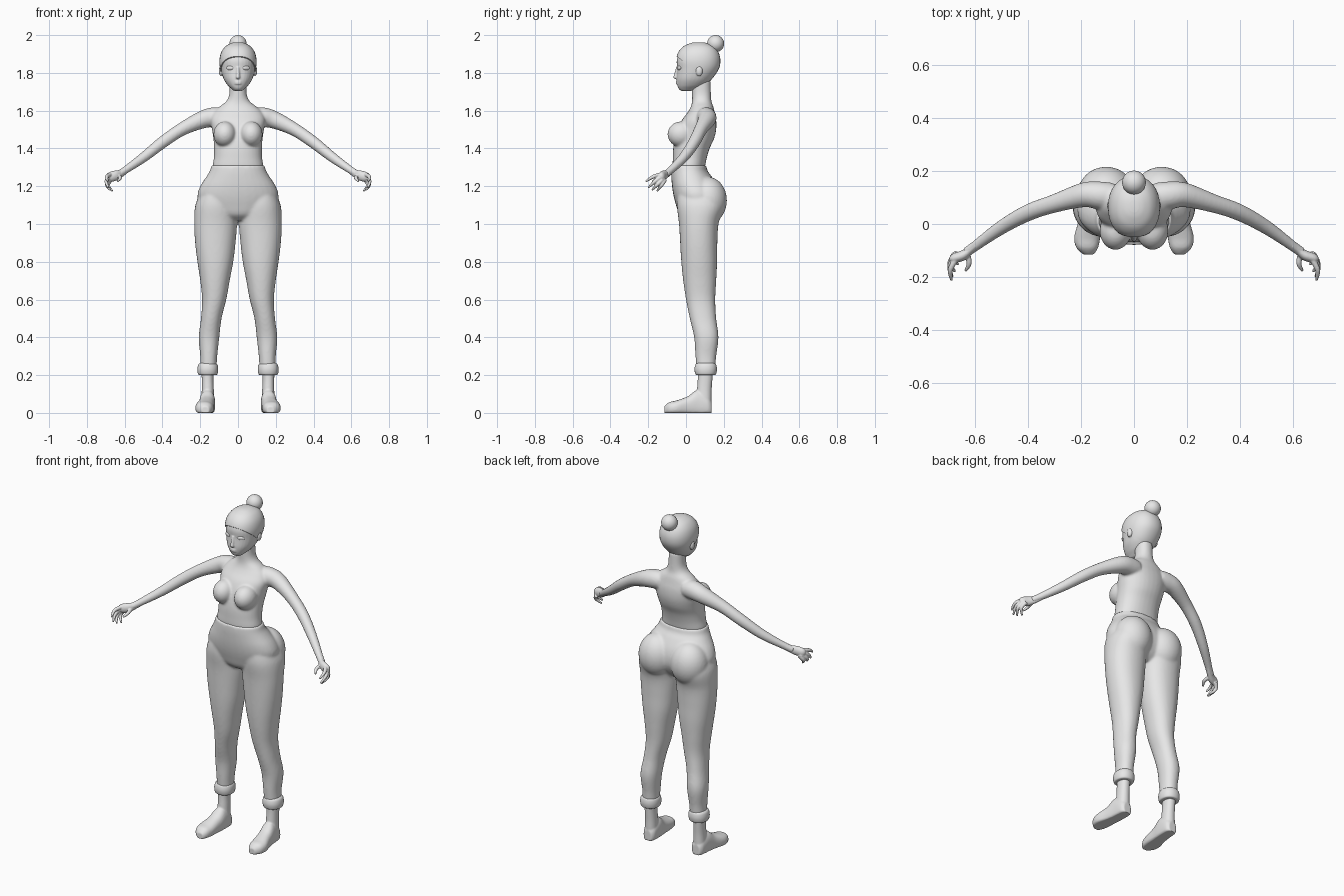
import bpy, bmesh, math
from mathutils import Vector, Matrix

if "Cube" in bpy.data.objects:
    bpy.data.objects.remove(bpy.data.objects["Cube"], do_unlink=True)

clay = bpy.data.materials.new("plain_grey")
clay.use_nodes = True
clay.diffuse_color = (0.8, 0.8, 0.8, 1)
for node in clay.node_tree.nodes:
    if node.type == 'BSDF_PRINCIPLED':
        node.inputs["Base Color"].default_value = (0.8, 0.8, 0.8, 1)
        node.inputs["Roughness"].default_value = 0.7


def catmull(rows, steps):
    """Smoothly interpolate rows of numbers."""
    out = []
    for i in range(len(rows) - 1):
        a, b, c, d = (rows[max(0, min(len(rows) - 1, i + k))] for k in (-1, 0, 1, 2))
        for s in range(steps):
            t = s / steps
            out.append([q + 0.5 * t * (r - p + t * (2 * p - 5 * q + 4 * r - w + t * (3 * (q - r) + w - p)))
                        for p, q, r, w in zip(a, b, c, d)])
    return out + [list(rows[-1])]


def skin(bm, rings, segs=32, power=0.92, floor=None):
    """Join (centre, u, v) ellipses into a closed solid."""
    loops = []
    for c, u, v in rings:
        loop = []
        for k in range(segs):
            a = 2 * math.pi * k / segs
            co, si = math.cos(a), math.sin(a)
            p = c + u * math.copysign(abs(co) ** power, co) + v * math.copysign(abs(si) ** power, si)
            if floor is not None:
                p.z = max(p.z, floor)
            loop.append(bm.verts.new(p))
        loops.append(loop)
    for a, b in zip(loops, loops[1:]):
        for k in range(segs):
            n = (k + 1) % segs
            bm.faces.new((a[k], a[n], b[n], b[k]))
    bm.faces.new(loops[0][::-1])
    bm.faces.new(loops[-1])


def column(bm, rows, side=1, steps=5, grow=0):
    """Upright solid from rows of (z, x min, x max, y front, y back)."""
    rings = []
    for z, x0, x1, y0, y1 in catmull(rows, steps):
        rings.append((Vector((side * (x0 + x1) / 2, (y0 + y1) / 2, z)),
                      Vector(((x1 - x0) / 2 + grow, 0, 0)), Vector((0, (y1 - y0) / 2 + grow, 0))))
    skin(bm, rings)


def tube(bm, rows, side=1, steps=5, flat=1.0, segs=20):
    """Round limb along a path of (x, y, z, radius)."""
    pts = catmull(rows, steps)
    pos = [Vector((side * p[0], p[1], p[2])) for p in pts]
    rings = []
    for i, p in enumerate(pts):
        t = (pos[min(i + 1, len(pos) - 1)] - pos[max(i - 1, 0)]).normalized()
        u = t.cross(Vector((0, 0, 1))).normalized()
        rings.append((pos[i], u * p[3] * flat, t.cross(u) * p[3]))
    skin(bm, rings, segs, 1)


def ball(bm, centre, size, segs=32):
    m = Matrix.Translation(centre) @ Matrix.Diagonal((*size, 1))
    bmesh.ops.create_uvsphere(bm, u_segments=segs, v_segments=segs // 2, radius=1, matrix=m)


def finish(name, bm, voxel=0, smooth=6):
    """Turn a bmesh into an object, fusing its solids when voxel is set."""
    bmesh.ops.recalc_face_normals(bm, faces=bm.faces[:])
    for f in bm.faces:
        f.smooth = True
    me = bpy.data.meshes.new(name)
    bm.to_mesh(me)
    bm.free()
    me.materials.append(clay)
    ob = bpy.data.objects.new(name, me)
    bpy.context.collection.objects.link(ob)
    if voxel:
        r = ob.modifiers.new("fuse", 'REMESH')
        r.mode, r.voxel_size, r.use_smooth_shade = 'VOXEL', voxel, True
        s = ob.modifiers.new("soften", 'SMOOTH')
        s.factor, s.iterations = 0.5, smooth
    else:
        bpy.context.view_layer.objects.active = ob
        bpy.ops.object.select_all(action='DESELECT')
        ob.select_set(True)
        bpy.ops.object.shade_smooth_by_angle(angle=math.radians(45))
    return ob


def wide(rows):
    """Rows centred on x: (z, half width, y front, y back)."""
    return [(z, -w, w, a, b) for z, w, a, b in rows]


SIDES = (1, -1)

# Torso, bust, neck and arms
bm = bmesh.new()
column(bm, wide([(1.26, .12, -.06, .09), (1.3, .134, -.07, .1), (1.35, .128, -.07, .11),
                 (1.4, .127, -.068, .125), (1.45, .13, -.06, .148), (1.5, .138, -.045, .16),
                 (1.55, .145, -.022, .16), (1.59, .13, .008, .152), (1.62, .1, .025, .145),
                 (1.65, .062, .032, .135), (1.69, .046, .032, .132), (1.76, .045, .03, .13)]))
for s in SIDES:
    ball(bm, (s * .07, -.025, 1.475), (.06, .073, .068))
    tube(bm, [(.08, .105, 1.565, .05), (.13, .108, 1.565, .053), (.19, .11, 1.552, .047),
              (.3, .078, 1.5, .035), (.4, .043, 1.432, .032), (.5, -.012, 1.353, .027),
              (.6, -.083, 1.283, .02), (.635, -.108, 1.262, .02)], s)
finish("torso_and_arms", bm, .006, 10)

# Hands with curled fingers
for s in SIDES:
    bm = bmesh.new()
    tube(bm, [(.59, -.076, 1.29, .02), (.62, -.1, 1.268, .021), (.65, -.12, 1.256, .027),
              (.68, -.13, 1.248, .025), (.692, -.138, 1.243, .014)], s, flat=.72)
    for path in ([(.675, -.135, 1.262), (.695, -.175, 1.25), (.69, -.213, 1.225)],
                 [(.682, -.13, 1.25), (.697, -.165, 1.225), (.687, -.2, 1.192)],
                 [(.68, -.12, 1.24), (.696, -.15, 1.21), (.677, -.18, 1.18)],
                 [(.672, -.11, 1.235), (.688, -.13, 1.205), (.665, -.153, 1.175)],
                 [(.63, -.112, 1.252), (.624, -.15, 1.243), (.638, -.178, 1.225)]):
        tube(bm, [(*p, r) for p, r in zip(path, (.011, .01, .005))], s, segs=10)
    finish("left_hand" if s > 0 else "right_hand", bm, .003, 3)

# Trousers with full hips
bm = bmesh.new()
column(bm, wide([(1.31, .141, -.078, .108), (1.28, .15, -.079, .115), (1.25, .168, -.078, .137),
                 (1.2, .2, -.074, .165), (1.15, .215, -.066, .178), (1.1, .2, -.053, .175),
                 (1.05, .15, -.035, .15), (1.02, .08, 0, .12)]))
for s in SIDES:
    column(bm, [(1.18, .04, .19, -.04, .16), (1.1, .008, .226, -.048, .198), (1.0, .005, .232, -.037, .172),
                (.9, .013, .227, -.031, .166), (.8, .025, .215, -.025, .165), (.7, .044, .2, -.015, .16),
                (.6, .062, .19, 0, .155), (.5, .087, .196, .02, .16), (.4, .099, .208, .043, .172),
                (.3, .11, .2, .05, .16), (.24, .113, .2, .055, .155)], s)
    ball(bm, (s * .105, .115, 1.125), (.108, .102, .125))
finish("trousers", bm, .007, 10)

# Rolled cuffs, ankles and shoes
for s in SIDES:
    side = "left" if s > 0 else "right"
    bm = bmesh.new()
    column(bm, [(.2, .12, .2, .06, .148), (.205, .109, .211, .05, .159), (.23, .105, .215, .045, .164),
                (.255, .109, .21, .05, .16), (.265, .122, .198, .06, .15)], s)
    finish(side + "_cuff", bm)

    bm = bmesh.new()
    column(bm, [(.24, .128, .194, .062, .144), (.18, .13, .192, .062, .14), (.12, .128, .192, .058, .136),
                (.06, .126, .195, .055, .135), (.02, .128, .195, .06, .132)], s)
    rings = []
    for y, x, w, h in catmull([(.136, .16, .024, .06), (.115, .16, .037, .09), (.06, .162, .041, .12),
                               (.01, .168, .043, .088), (-.05, .177, .049, .066),
                               (-.09, .177, .041, .056), (-.115, .172, .02, .035)], 5):
        rings.append((Vector((s * x, y, h * .4)), Vector((w, 0, 0)), Vector((0, 0, h * .6))))
    skin(bm, rings, power=.85, floor=0)
    finish(side + "_shoe", bm, .005, 5)

# Head with nose, lips, eye sockets and ears
head_rows = wide([(1.705, .022, -.025, .03), (1.715, .034, -.038, .06), (1.735, .055, -.046, .1),
                  (1.77, .077, -.05, .138), (1.82, .09, -.047, .17), (1.865, .093, -.049, .177),
                  (1.905, .084, -.036, .167), (1.935, .063, -.01, .145), (1.952, .035, .025, .11),
                  (1.958, .012, .05, .085)])
bm = bmesh.new()
column(bm, head_rows)
ball(bm, (0, -.05, 1.778), (.012, .018, .011))
tube(bm, [(0, -.045, 1.83, .008), (0, -.05, 1.805, .009), (0, -.055, 1.782, .01)])
for z in (1.744, 1.753):
    ball(bm, (0, -.045, z), (.02, .009, .006))
for s in SIDES:
    ball(bm, (s * .09, .07, 1.81), (.012, .018, .027))
finish("head", bm, .004, 4)

# Eyes
for s in SIDES:
    bm = bmesh.new()
    ball(bm, (0, 0, 0), (.021, .006, .011), 20)
    bmesh.ops.rotate(bm, verts=bm.verts[:], cent=(0, 0, 0), matrix=Matrix.Rotation(s * .42, 3, 'Z'))
    bmesh.ops.translate(bm, verts=bm.verts[:], vec=(s * .044, -.036, 1.826))
    finish("left_eye" if s > 0 else "right_eye", bm)

# Hair cap trimmed along the hairline, and bun
bm = bmesh.new()
column(bm, head_rows, grow=.005)
bmesh.ops.translate(bm, verts=bm.verts[:], vec=(0, 0, .004))
cut = bmesh.ops.bisect_plane(bm, geom=bm.verts[:] + bm.edges[:] + bm.faces[:], plane_co=(0, -.05, 1.888),
                             plane_no=(0, .145, .18), clear_inner=True)
bmesh.ops.holes_fill(bm, edges=[e for e in cut["geom_cut"] if isinstance(e, bmesh.types.BMEdge)], sides=0)
finish("hair", bm)

bm = bmesh.new()
ball(bm, (0, .157, 1.955), (.045, .045, .045))
finish("hair_bun", bm)
